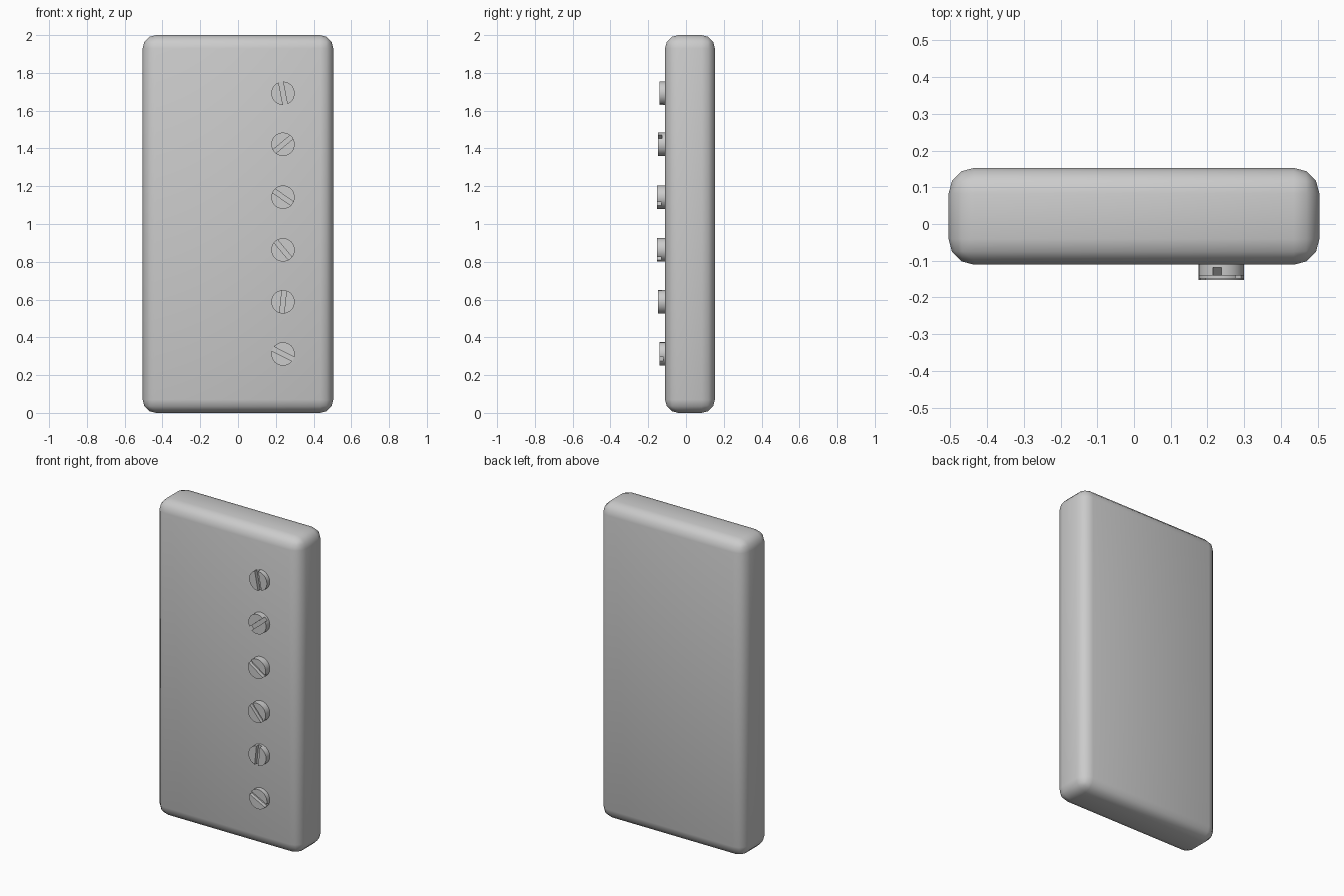
import bpy
from math import radians
from mathutils import Vector

if "Cube" in bpy.data.objects:
    bpy.data.objects.remove(bpy.data.objects["Cube"])


def box(name, size, loc, rot=(0, 0, 0)):
    bpy.ops.mesh.primitive_cube_add(size=1, location=loc, rotation=rot)
    ob = bpy.context.object
    ob.name = name
    ob.scale = size
    bpy.ops.object.transform_apply(location=False, rotation=False, scale=True)
    return ob


def smooth(ob, angle):
    bpy.ops.object.select_all(action='DESELECT')
    ob.select_set(True)
    bpy.context.view_layer.objects.active = ob
    bpy.ops.object.shade_smooth_by_angle(angle=radians(angle))


# Rounded cover
BACK, FRONT = 0.153, -0.111
cover = box("pickup_cover", (1.01, BACK - FRONT, 2.0), (0, (BACK + FRONT) / 2, 1.0))
bev = cover.modifiers.new("round_edges", 'BEVEL')
bev.width = 0.07
bev.segments = 3
bpy.ops.object.modifier_apply(modifier=bev.name)
smooth(cover, 40)


# Slotted pole screw: cylinder with a slot cut across its front face
def pole_screw(i, z, front, slot_angle, x=0.238, radius=0.062):
    inner = FRONT + 0.02
    bpy.ops.mesh.primitive_cylinder_add(
        vertices=32, radius=radius, depth=inner - front,
        location=(x, (inner + front) / 2, z), rotation=(radians(90), 0, 0))
    screw = bpy.context.object
    screw.name = f"pole_screw_{i}"
    cutter = box("slot_cutter", (0.2, 0.044, 0.024), (x, front, z),
                 (0, -radians(slot_angle), 0))
    cutter.hide_render = True
    bpy.context.view_layer.objects.active = screw
    cut = screw.modifiers.new("slot", 'BOOLEAN')
    cut.operation = 'DIFFERENCE'
    cut.solver = 'EXACT'
    cut.object = cutter
    bpy.ops.object.modifier_apply(modifier=cut.name)
    bpy.data.objects.remove(cutter)
    smooth(screw, 35)


# Row of six, following a shallow arc in height: (z, front y, slot angle)
screws = [(0.312, -0.140, -27), (0.588, -0.148, 84), (0.863, -0.153, -50),
          (1.142, -0.153, -35), (1.422, -0.148, 40), (1.692, -0.140, 101)]
for i, (z, front, angle) in enumerate(screws, 1):
    pole_screw(i, z, front, angle)
